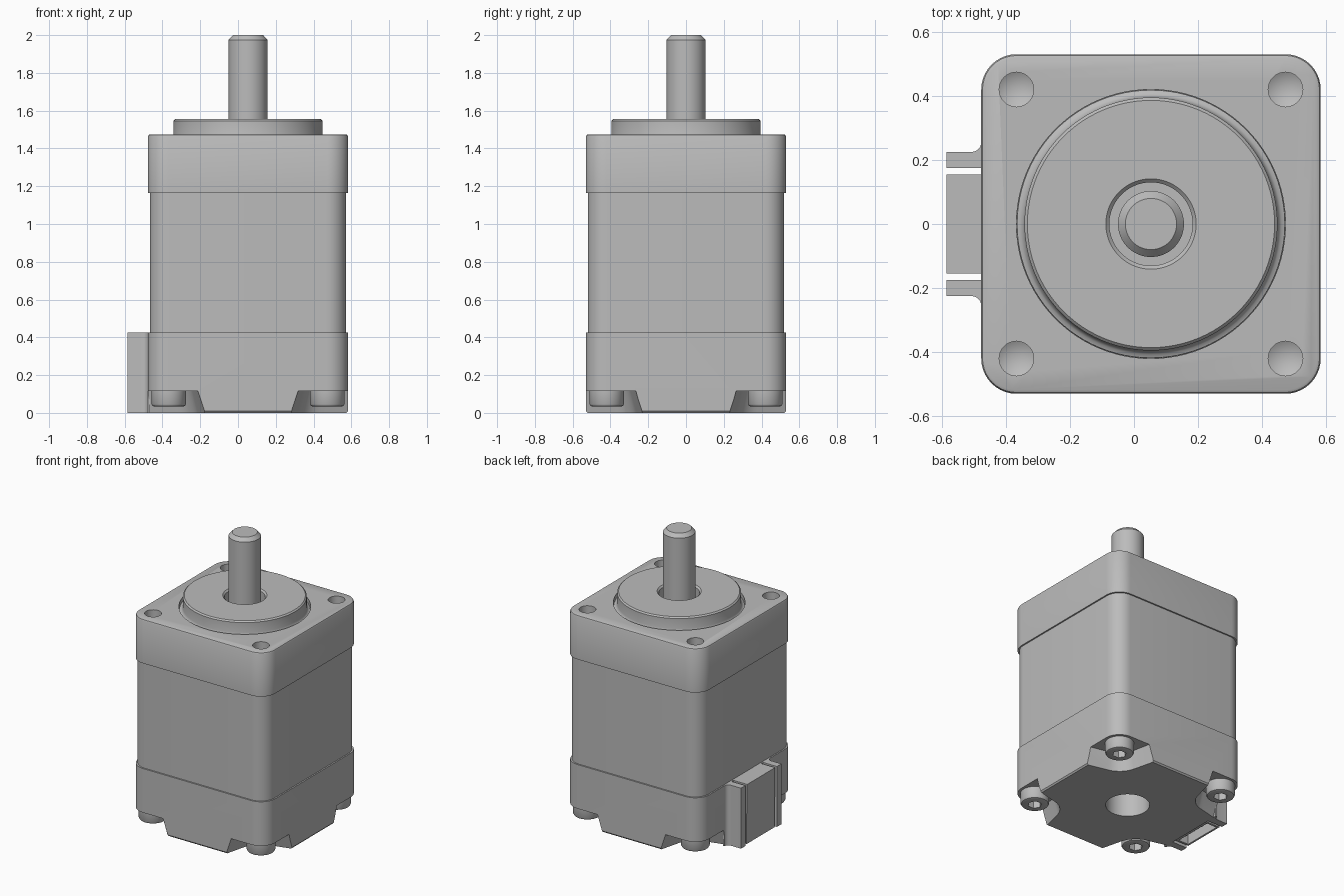
import bpy, bmesh, math

if "Cube" in bpy.data.objects:
    bpy.data.objects.remove(bpy.data.objects["Cube"])

CX = 0.053            # motor axis in x
TAU = 2 * math.pi

grey = bpy.data.materials.new("metal_grey")
grey.diffuse_color = (0.5, 0.5, 0.5, 1)
grey.use_nodes = True
grey.node_tree.nodes["Principled BSDF"].inputs["Base Color"].default_value = grey.diffuse_color


def loft(name, rings, closed=False):
    """Skin a list of equal-length point loops; cap the ends unless closed."""
    bm = bmesh.new()
    loops = [[bm.verts.new(p) for p in ring] for ring in rings]
    n = len(loops[0])
    pairs = list(zip(loops, loops[1:])) + ([(loops[-1], loops[0])] if closed else [])
    for a, b in pairs:
        for i in range(n):
            j = (i + 1) % n
            bm.faces.new((a[i], a[j], b[j], b[i]))
    if not closed:
        bm.faces.new(loops[0][::-1])
        bm.faces.new(loops[-1])
    bmesh.ops.remove_doubles(bm, verts=bm.verts, dist=1e-5)
    bmesh.ops.recalc_face_normals(bm, faces=bm.faces)
    mesh = bpy.data.meshes.new(name)
    bm.to_mesh(mesh)
    bm.free()
    mesh.materials.append(grey)
    obj = bpy.data.objects.new(name, mesh)
    bpy.context.collection.objects.link(obj)
    return obj


def lathe(name, profile, x=CX, y=0, n=64, closed=False):
    """Turn (radius, z) points about a vertical axis at x, y."""
    return loft(name, [[(x + r * math.cos(TAU * i / n), y + r * math.sin(TAU * i / n), z)
                        for i in range(n)] for r, z in profile], closed)


def rounded_square(half, radius, z, steps=10):
    pts = []
    for q, (sx, sy) in enumerate(((1, 1), (-1, 1), (-1, -1), (1, -1))):
        for k in range(steps + 1):
            a = math.pi / 2 * (q + k / steps)
            pts.append((CX + sx * (half - radius) + radius * math.cos(a),
                        sy * (half - radius) + radius * math.sin(a), z))
    return pts


def block(name, levels, radius):
    """Rounded square block through (half width, z) levels."""
    top = max(h for h, z in levels)
    return loft(name, [rounded_square(h, radius - (top - h), z) for h, z in levels])


def prism(name, outline, z0, z1):
    return loft(name, [[(x, y, z) for x, y in outline] for z in (z0, z1)])


def box(name, x0, x1, y0, y1, z0, z1):
    return prism(name, [(x0, y0), (x1, y0), (x1, y1), (x0, y1)], z0, z1)


def cut(obj, cutters):
    for c in cutters:
        m = obj.modifiers.new("cut", 'BOOLEAN')
        m.operation, m.solver, m.object = 'DIFFERENCE', 'EXACT', c
        bpy.context.view_layer.objects.active = obj
        bpy.ops.object.modifier_apply(modifier=m.name)
        bpy.data.objects.remove(c)


CORNERS = [(sx, sy) for sx in (1, -1) for sy in (1, -1)]
S = 0.42              # screw offset from the axis

# Stator body
block("stator_body", [(0.52, 0.42), (0.52, 1.17)], 0.105)

# Front end cap with boss recess and four drilled mounting holes
front_cap = block("front_cap", [(0.53, 1.165), (0.53, 1.463), (0.526, 1.471), (0.518, 1.475)], 0.11)
cut(front_cap, [lathe("recess_cutter", [(0.42, 1.44), (0.42, 1.5)], n=96)] +
    [lathe("hole_cutter", [(0, 1.24), (0.054, 1.27), (0.054, 1.5)], CX + sx * S, sy * S, 32)
     for sx, sy in CORNERS])

# Pilot boss: filleted foot, chamfered rim and shaft opening
lathe("pilot_boss", [(0.42, 1.435), (0.418, 1.447), (0.407, 1.451), (0.399, 1.46), (0.395, 1.475),
                     (0.395, 1.546), (0.386, 1.555), (0.141, 1.555), (0.13, 1.544),
                     (0.13, 1.435)], n=96, closed=True)

# Output shaft
lathe("shaft", [(0.103, 1.40), (0.103, 1.975), (0.08, 2.0)])


# Rear end cap with drafted corner notches and a centre bore
def notch_ring(sx, sy, r, end, z):
    pts = [(end, 0.6)]
    for k in range(9):
        a = math.radians(195 + 60 * k / 8)
        pts.append((S + r * math.cos(a), S + r * math.sin(a)))
    pts += [(0.6, end), (0.6, 0.6)]
    return [(CX + sx * x, sy * y, z) for x, y in pts]


rear_cap = block("rear_cap", [(0.522, 0), (0.53, 0.01), (0.53, 0.425)], 0.11)
cut(rear_cap, [lathe("bore_cutter", [(0.14, -0.1), (0.14, 0.3)])] +
    [loft("notch_cutter", [notch_ring(sx, sy, 0.165, 0.205, -0.02),
                           notch_ring(sx, sy, 0.13, 0.25, 0.115)]) for sx, sy in CORNERS])

# Cap screws with hex sockets
for sx, sy in CORNERS:
    x, y = CX + sx * S, sy * S
    screw = lathe("cap_screw", [(0.075, 0.033), (0.086, 0.037), (0.092, 0.048), (0.092, 0.12)], x, y, 40)
    cut(screw, [lathe("socket_cutter", [(0.045, 0.0), (0.045, 0.085)], x, y, 6)])

# Connector guard ribs, flared where they meet the rear cap
for side in (1, -1):
    flare = [(-0.507 + 0.03 * math.cos(a), side * (0.255 + 0.03 * math.sin(a)))
             for a in (-math.pi / 2 * k / 6 for k in range(7))]
    outline = [(-0.585, side * 0.175), (-0.465, side * 0.175), (-0.465, side * 0.255)] + flare
    prism("connector_rib", outline + [(-0.585, side * 0.225)], 0, 0.425)

# Connector housing: solid upper half, open socket below
box("connector_top", -0.585, -0.47, -0.155, 0.155, 0.22, 0.425)
socket = box("connector_socket", -0.581, -0.47, -0.155, 0.155, 0.005, 0.22)
cut(socket, [box("socket_cutter", -0.568, -0.49, -0.14, 0.14, -0.1, 0.2)])
for k in range(6):
    y = -0.1 + 0.04 * k
    box("contact_pin", -0.52, -0.505, y - 0.007, y + 0.007, 0.03, 0.21)

# Smooth the turned and rounded surfaces, keep edges crisp
bpy.ops.object.select_all(action='SELECT')
bpy.context.view_layer.objects.active = front_cap
bpy.ops.object.shade_smooth_by_angle(angle=math.radians(30))
